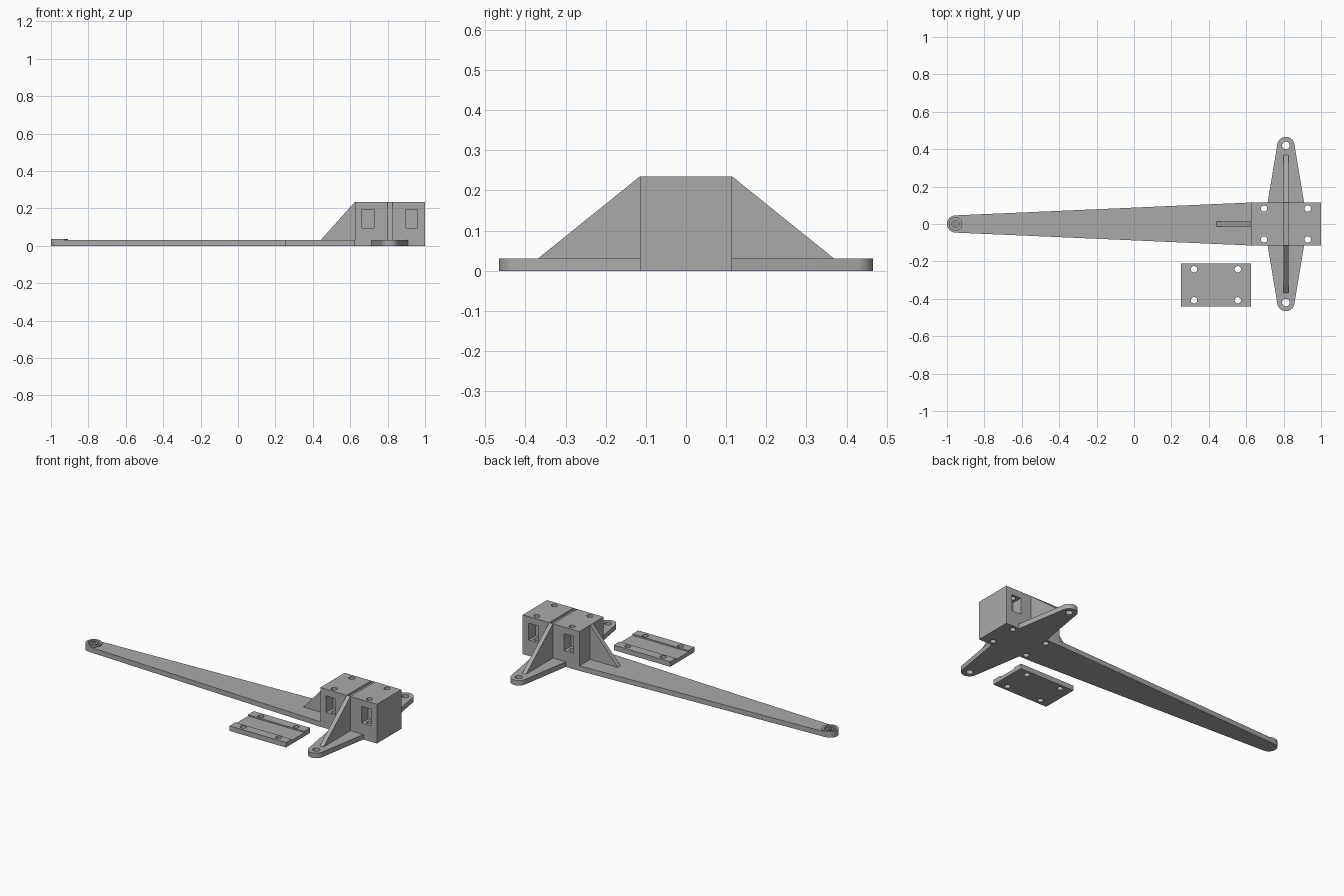
import bpy, bmesh, math
from mathutils import Matrix, Vector

cube = bpy.data.objects.get("Cube")
if cube:
    bpy.data.objects.remove(cube, do_unlink=True)

grey = bpy.data.materials.new("plain grey")
grey.use_nodes = True
colour = (0.4, 0.4, 0.4, 1)
grey.diffuse_color = colour
grey.node_tree.nodes["Principled BSDF"].inputs["Base Color"].default_value = colour

THICK = 0.03
HALF = 0.115      # half depth of the mounting block
TOP = 0.235
CX = 0.812        # centre of the mounting block


def prism(name, outline, vector, start=(0, 0, 0)):
    """Solid from a planar outline swept along a vector."""
    bm = bmesh.new()
    face = bm.faces.new([bm.verts.new(Vector(p) + Vector(start)) for p in outline])
    swept = bmesh.ops.extrude_face_region(bm, geom=[face])["geom"]
    bmesh.ops.translate(bm, vec=vector, verts=[v for v in swept if isinstance(v, bmesh.types.BMVert)])
    bmesh.ops.recalc_face_normals(bm, faces=bm.faces)
    mesh = bpy.data.meshes.new(name)
    bm.to_mesh(mesh)
    bm.free()
    mesh.materials.append(grey)
    obj = bpy.data.objects.new(name, mesh)
    bpy.context.collection.objects.link(obj)
    return obj


def box(name, x0, x1, y0, y1, z0, z1):
    return prism(name, [(x0, y0, z0), (x1, y0, z0), (x1, y1, z0), (x0, y1, z0)], (0, 0, z1 - z0))


def arc(cx, cy, r, a0, a1, n):
    return [(cx + r * math.cos(math.radians(a0 + (a1 - a0) * i / n)),
             cy + r * math.sin(math.radians(a0 + (a1 - a0) * i / n)), 0) for i in range(n + 1)]


def rod(name, x, y, r, z0, z1):
    return prism(name, arc(x, y, r, 0, 360, 32)[:-1], (0, 0, z1 - z0), (0, 0, z0))


def cut(obj, cutters):
    for cutter in cutters:
        cutter.hide_render = True
        mod = obj.modifiers.new("cut", 'BOOLEAN')
        mod.operation, mod.solver, mod.object = 'DIFFERENCE', 'EXACT', cutter
        bpy.context.view_layer.objects.active = obj
        bpy.ops.object.modifier_apply(modifier=mod.name)
        bpy.data.objects.remove(cutter, do_unlink=True)


def screw_holes(cx, cy, height):
    return [rod("hole_cutter", cx + sx * 0.117, cy + sy * 0.083, 0.017, -0.1, height)
            for sx in (-1, 1) for sy in (-1, 1)]


# Mounting block with nut pockets, screw holes and top groove
block = box("mounting_block", 0.625, 1, -HALF, HALF, 0, TOP)
pockets = [box("pocket_cutter", CX + sx * 0.117 - 0.032, CX + sx * 0.117 + 0.032,
               *sorted((sy * 0.05, sy * 0.2)), 0.095, 0.195)
           for sx in (-1, 1) for sy in (-1, 1)]
groove = box("groove_cutter", 0.8, 0.825, -0.2, 0.2, 0.222, 0.3)
cut(block, pockets + screw_holes(CX, 0, 0.4) + [groove])

# Side flanges with bolt holes, and their ribs
for side, label in ((-1, "front"), (1, "back")):
    outline = [(CX + 0.098, 0.112, 0)] + arc(CX, 0.42, 0.046, 9, 171, 16) + [(CX - 0.098, 0.112, 0)]
    flange = prism(label + "_flange", [(x, side * y, z) for x, y, z in outline], (0, 0, THICK))
    cut(flange, [rod("bolt_cutter", CX, side * 0.42, 0.02, -0.1, 0.1)])
    prism(label + "_rib", [(0.8, side * 0.112, 0.02), (0.8, side * 0.372, 0.028),
                           (0.8, side * HALF, TOP), (0.8, side * 0.112, TOP)], (0.025, 0, 0))

# Long tapered arm with rounded tip
HX, HR = -0.954, 0.046
arm = prism("long_arm", [(0.63, -HALF, 0), (0.63, HALF, 0)] + arc(HX, 0, HR, 92, 268, 24), (0, 0, THICK))
cut(arm, [rod("recess_cutter", HX, 0, 0.033, 0.015, 0.1)])
prism("arm_rib", [(0.44, -0.013, 0.028), (0.63, -0.013, 0.028),
                  (0.63, -0.013, TOP), (0.625, -0.013, TOP)], (0, 0.026, 0))

# Ringed hub at the arm tip
rim = rod("hub_rim", HX, 0, HR, 0.025, 0.037)
cut(rim, [rod("rim_cutter", HX, 0, 0.033, -0.1, 0.1)])
boss = rod("hub_boss", HX, 0, 0.022, 0.012, 0.034)
cut(boss, [rod("boss_cutter", HX, 0, 0.01, 0.018, 0.1)])

# Loose cover plate with a shallow channel
plate = box("cover_plate", 0.252, 0.625, -0.44, -0.21, 0, THICK)
channel = box("channel_cutter", 0.2, 0.7, -0.385, -0.265, 0.022, 0.1)
cut(plate, screw_holes(0.438, -0.325, 0.1) + [channel])

# Smooth the round walls and keep the edges crisp
for obj in (o for o in bpy.context.collection.objects if o.type == 'MESH'):
    bpy.ops.object.select_all(action='DESELECT')
    obj.select_set(True)
    bpy.context.view_layer.objects.active = obj
    bpy.ops.object.shade_smooth_by_angle(angle=math.radians(30))
